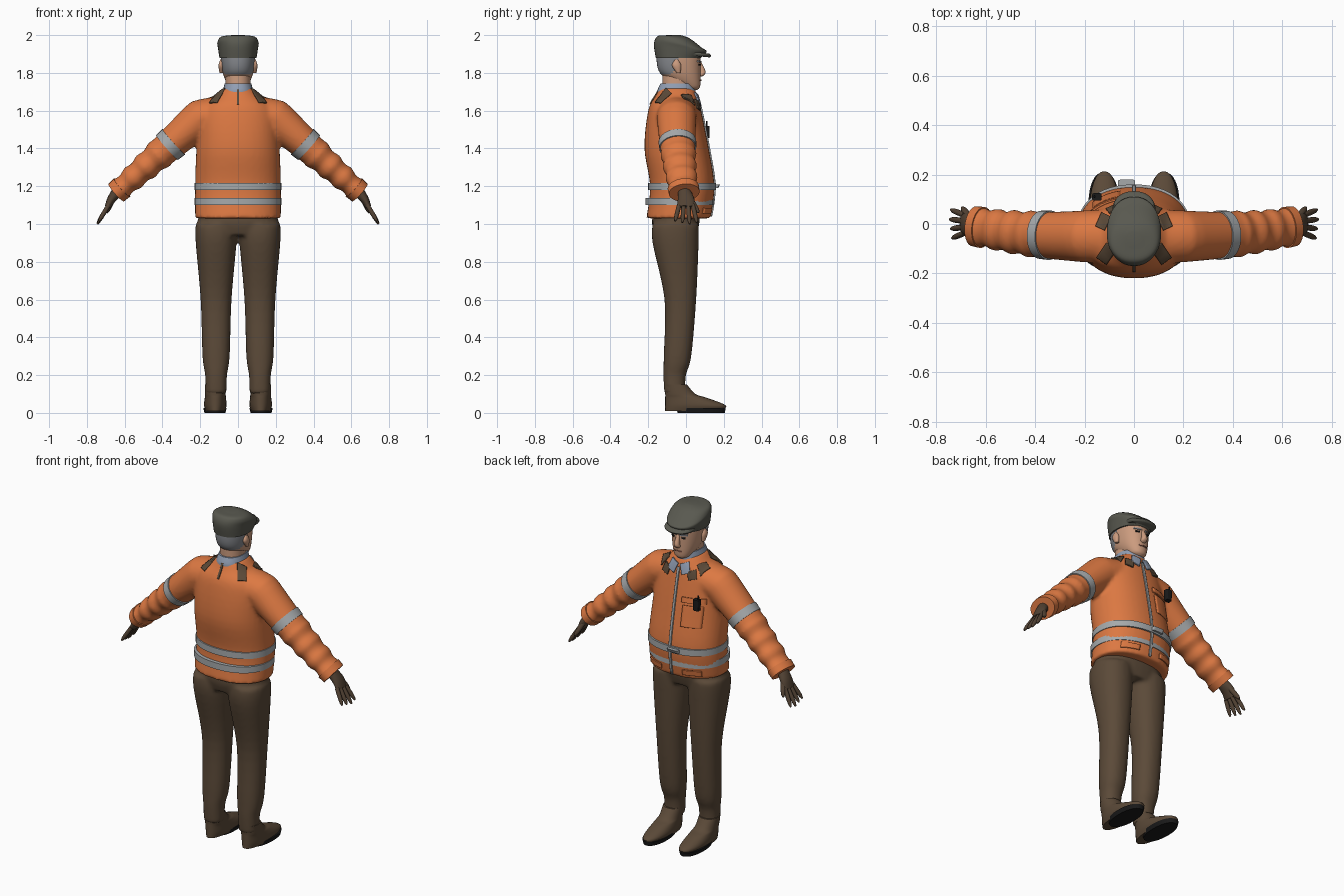
import bpy, bmesh, math
from mathutils import Vector

if "Cube" in bpy.data.objects:
    bpy.data.objects.remove(bpy.data.objects["Cube"], do_unlink=True)


def material(name, *rgb):
    m = bpy.data.materials.new(name)
    m.use_nodes = True
    m.diffuse_color = (*rgb, 1)
    m.node_tree.nodes["Principled BSDF"].inputs["Base Color"].default_value = (*rgb, 1)
    return m


ORANGE = material("orange cloth", .72, .19, .055)
BROWN = material("brown cloth", .105, .068, .04)
GLOVE = material("dark brown leather", .085, .055, .034)
SILVER = material("reflective grey", .38, .4, .41)
WOOL = material("cap wool", .1, .1, .08)
SKIN = material("skin", .6, .33, .21)
HAIR = material("grey hair", .24, .25, .27)
SHIRT = material("shirt blue", .28, .34, .45)
BLACK = material("black", .01, .01, .01)
LIP = material("lip", .36, .15, .1)

BOTH = (1, -1)


def spline(pts, steps):
    """Smooth interpolation through ring vectors."""
    out = []
    for i in range(len(pts) - 1):
        a, b, c, d = pts[max(i - 1, 0)], pts[i], pts[i + 1], pts[min(i + 2, len(pts) - 1)]
        for s in range(steps):
            t = s / steps
            out.append(b + (c - a + (a * 2 - b * 5 + c * 4 - d + ((b - c) * 3 + d - a) * t) * t) * (t / 2))
    return out + [pts[-1]]


def skin(bm, rings, side, upright, sides, power):
    """Join rings (x, y, z, width, depth, tilt) into a capped tube."""
    loops = []
    for i, (x, y, z, width, depth, tilt) in enumerate(rings):
        u, v = Vector((1, 0, 0)), Vector((0, 1, tilt))
        if not upright:
            ahead, behind = rings[min(i + 1, len(rings) - 1)], rings[max(i - 1, 0)]
            t = (Vector(ahead[:3]) - Vector(behind[:3])).normalized()
            v = (Vector((0, 1, 0)) - t * t.y).normalized()
            u = v.cross(t)
        loop = []
        for j in range(sides):
            angle = math.tau * j / sides
            c, s = (math.copysign(abs(f) ** (2 / power), f) for f in (math.cos(angle), math.sin(angle)))
            p = Vector((x, y, z)) + u * c * width + v * s * depth
            loop.append(bm.verts.new((p.x * side, p.y, p.z)))
        loops.append(loop)
    for a, b in zip(loops, loops[1:]):
        for j in range(sides):
            k = (j + 1) % sides
            bm.faces.new((a[j], a[k], b[k], b[j]))
    bm.faces.new(loops[0])
    bm.faces.new(loops[-1])


def column(bm, rows, x=0, base=0, copies=(1,), sides=32, power=2.2, steps=5):
    """Upright form from rows of height, y, width, depth and optional tilt."""
    rings = []
    for z, y, width, depth, *tilt in rows:
        rings.append(Vector((x, y, base + z, width, depth, sum(tilt))))
    for side in copies:
        skin(bm, spline(rings, steps), side, True, sides, power)


def limb(bm, rings, sides=28):
    """Mirrored pair of tubes whose rings follow their path."""
    for side in BOTH:
        skin(bm, rings, side, False, sides, 2)


def digit(bm, start, end, radius):
    """Tapered finger with a rounded tip."""
    rings = []
    for i in range(9):
        t = i / 8
        r = radius * (1 - .6 * t ** 6)
        rings.append(Vector((*(Vector(start).lerp(Vector(end), t)), r, r, 0)))
    limb(bm, rings, sides=12)


def finish(name, bm, *mats):
    bmesh.ops.recalc_face_normals(bm, faces=bm.faces)
    mesh = bpy.data.meshes.new(name)
    bm.to_mesh(mesh)
    bm.free()
    for m in mats:
        mesh.materials.append(m)
    ob = bpy.data.objects.new(name, mesh)
    bpy.context.collection.objects.link(ob)
    bpy.ops.object.select_all(action='DESELECT')
    ob.select_set(True)
    bpy.context.view_layer.objects.active = ob
    bpy.ops.object.shade_smooth_by_angle(angle=math.radians(50))
    return ob


def solid(name, mat, rows, **options):
    bm = bmesh.new()
    column(bm, rows, **options)
    return finish(name, bm, mat)


def fuse(ob):
    """Merge overlapping volumes into one soft cloth surface."""
    remesh = ob.modifiers.new("fuse", 'REMESH')
    remesh.mode, remesh.voxel_size, remesh.use_smooth_shade = 'VOXEL', .011, True
    ob.modifiers.new("soften", 'SMOOTH').iterations = 5


def patch(name, mat, target, axis, at, size, turn=0, mirrored=False, lift=.004):
    """Thin plate projected along an axis onto a target."""
    bm = bmesh.new()
    bmesh.ops.create_grid(bm, x_segments=8, y_segments=24, size=.5)
    c, s = math.cos(math.radians(turn)), math.sin(math.radians(turn))
    for v in bm.verts:
        w, h = v.co.x * size[0], v.co.y * size[1]
        a, b = at[0] + w * c - h * s, at[1] + w * s + h * c
        v.co = (a, .4, b) if axis == 'Y' else (a, b, 2.2)
    ob = finish(name, bm, mat)
    wrap = ob.modifiers.new("wrap", 'SHRINKWRAP')
    wrap.target, wrap.wrap_method, wrap.offset = target, 'PROJECT', lift
    wrap.use_project_y, wrap.use_project_z = axis == 'Y', axis == 'Z'
    wrap.use_negative_direction, wrap.use_positive_direction = True, False
    plate = ob.modifiers.new("thickness", 'SOLIDIFY')
    plate.thickness, plate.offset = .008, 0
    if mirrored:
        ob.modifiers.new("mirror", 'MIRROR')


# Sleeve landmarks
INNER = Vector((.08, -.05, 1.59, .09, .11, 0))
SHOULDER = Vector((.2, -.05, 1.56, .1, .105, 0))
WRIST = Vector((.64, -.01, 1.17, .055, .075, 0))


def sleeve_ring(t, grow=0):
    return SHOULDER + (WRIST - SHOULDER) * t + Vector((0, -.01 * math.sin(math.pi * t), 0, grow, grow, 0))


# Jacket: torso and both sleeves in one surface, creased below the elbow
bm = bmesh.new()
column(bm, [(1.03, -.04, .227, .17), (1.2, -.02, .227, .17), (1.4, -.05, .22, .17),
            (1.6, -.06, .2, .14), (1.68, -.05, .12, .11), (1.72, -.05, .08, .09)], sides=40)
creased = [sleeve_ring(i / 24, .007 * math.sin(i * 1.7) * (i > 11)) for i in range(25)]
limb(bm, spline([INNER, SHOULDER], 4)[:-1] + creased)
jacket = finish("jacket", bm, ORANGE)
fuse(jacket)


def sleeve_loop(name, mat, start, end, grow):
    bm = bmesh.new()
    limb(bm, [sleeve_ring(start, grow), sleeve_ring(end, grow)])
    finish(name, bm, mat)


sleeve_loop("sleeve_cuffs", ORANGE, .94, 1.01, .007)
sleeve_loop("sleeve_bands", SILVER, .32, .4, .005)

# Waist bands
for name, z, y in (("lower_waist_band", 1.1, -.035), ("upper_waist_band", 1.18, -.02)):
    solid(name, SILVER, [(z, y, .23, .18), (z + .038, y, .23, .18)], sides=48)
solid("band_tab", SILVER, [(1.19, .16, .035, .01), (1.21, .165, .035, .015)], x=-.03, power=5)

# Zip, pockets and collar pieces
patch("zip", SILVER, jacket, 'Y', (0, 1.35), (.014, .62))
patch("chest_pocket", ORANGE, jacket, 'Y', (-.11, 1.4), (.11, .12))
patch("pocket_flap", ORANGE, jacket, 'Y', (-.11, 1.49), (.13, .03))
patch("side_pockets", ORANGE, jacket, 'Y', (.12, 1.07), (.1, .03), mirrored=True)
patch("shirt_points", SHIRT, jacket, 'Y', (.04, 1.66), (.05, .06), 20, mirrored=True)
patch("front_collar_flaps", BROWN, jacket, 'Y', (.085, 1.63), (.045, .05), 15, mirrored=True)
patch("side_collar_flaps", BROWN, jacket, 'Z', (.125, .01), (.04, .06), 25, mirrored=True)
patch("back_collar_flaps", BROWN, jacket, 'Z', (.11, -.12), (.05, .07), 35, mirrored=True)
patch("collar_loop", BROWN, jacket, 'Z', (0, -.165), (.012, .05))
solid("shirt_collar", SHIRT, [(-.02, -.05, .09, .1), (.01, -.05, .08, .1), (.045, -.045, .07, .09)], base=1.7)

# Radio with aerial
bm = bmesh.new()
column(bm, [(0, .11, .017, .015), (.065, .11, .019, .015)], x=-.15, base=1.455, power=6)
column(bm, [(.06, .11, .005, .005), (.09, .11, .004, .004)], x=-.16, base=1.455, sides=10)
finish("radio", bm, BLACK)

# Trousers: hips and both legs in one surface
bm = bmesh.new()
column(bm, [(1.06, -.05, .205, .125), (1, -.055, .215, .125), (.94, -.055, .205, .11)])
column(bm, [(1, -.055, .108, .122), (.9, -.055, .108, .122), (.6, -.03, .082, .084),
            (.3, -.045, .072, .073), (.2, -.06, .058, .06), (.1, -.06, .055, .055)], x=.116, copies=BOTH)
fuse(finish("trousers", bm, BROWN))

# Shoes and soles
solid("shoes", BROWN, [(.01, .04, .05, .15), (.04, .05, .06, .16), (.08, 0, .056, .11),
                       (.1, -.03, .055, .08), (.15, -.055, .055, .06)], x=.12, copies=BOTH)
solid("soles", BLACK, [(0, .08, .055, .125), (.025, .08, .062, .13)], x=.122, copies=BOTH, steps=1)

# Gloves: palm, four fingers and thumb
bm = bmesh.new()
KNUCKLES = Vector((.69, 0, 1.09, .016, .045, 0))
limb(bm, spline([WRIST * .99 + KNUCKLES * .01 - Vector((0, 0, 0, .025, .04, 0)),
                 Vector((.67, 0, 1.13, .023, .044, 0)), KNUCKLES], 4), sides=20)
for i in range(4):
    y = (i - 1.5) * .024
    reach = 1 - .08 * abs(i - 2)
    digit(bm, (.685, y, 1.1), (.685 + .06 * reach, y * 1.6, 1.1 - .1 * reach), .012)
digit(bm, (.66, .02, 1.14), (.695, .067, 1.06), .014)
finish("gloves", bm, GLOVE)

# Head, with hair on the back and sides
bm = bmesh.new()
column(bm, [(.01, .03, .025, .03), (.03, .02, .05, .055), (.1, -.03, .08, .108),
            (.2, -.04, .09, .116), (.24, -.04, .075, .1)], base=1.7, sides=40, steps=10)
for f in bm.faces:
    c = f.calc_center_median()
    f.material_index = int(c.z > 1.79 and c.y < -.035 - max(0, 1.84 - c.z))
head = finish("head", bm, SKIN, HAIR)
solid("neck", SKIN, [(-.04, -.05, .066, .075), (.1, -.045, .066, .08)], base=1.7)
solid("nose", SKIN, [(.16, .07, .009, .01), (.11, .086, .015, .017), (.09, .082, .018, .016),
                     (.08, .077, .008, .008)], base=1.7, sides=16)
solid("ears", SKIN, [(0, -.04, .01, .01), (.04, -.05, .015, .024), (.07, -.05, .006, .008)],
      x=.088, base=1.8, copies=BOTH, sides=16)
for name, mat, at, size, turn in (("eyes", BLACK, (.034, 1.843), (.02, .009), 0),
                                  ("eyebrows", HAIR, (.034, 1.86), (.04, .008), 3),
                                  ("mouth", LIP, (.013, 1.76), (.026, .006), -5)):
    patch(name, mat, head, 'Y', at, size, turn, mirrored=True, lift=.001)

# Flat cap and peak
solid("cap", WOOL, [(-.02, -.04, .098, .12), (.03, -.03, .106, .14, -.12), (.06, -.04, .109, .12, -.2),
                    (.09, -.06, .09, .08, -.1), (.1, -.06, .03, .03)], base=1.9, sides=40)
solid("cap_peak", WOOL, [(-.01, .045, .082, .08, -.1), (0, .05, .088, .083, -.1),
                         (.01, .045, .085, .08, -.1)], base=1.9, sides=36)
